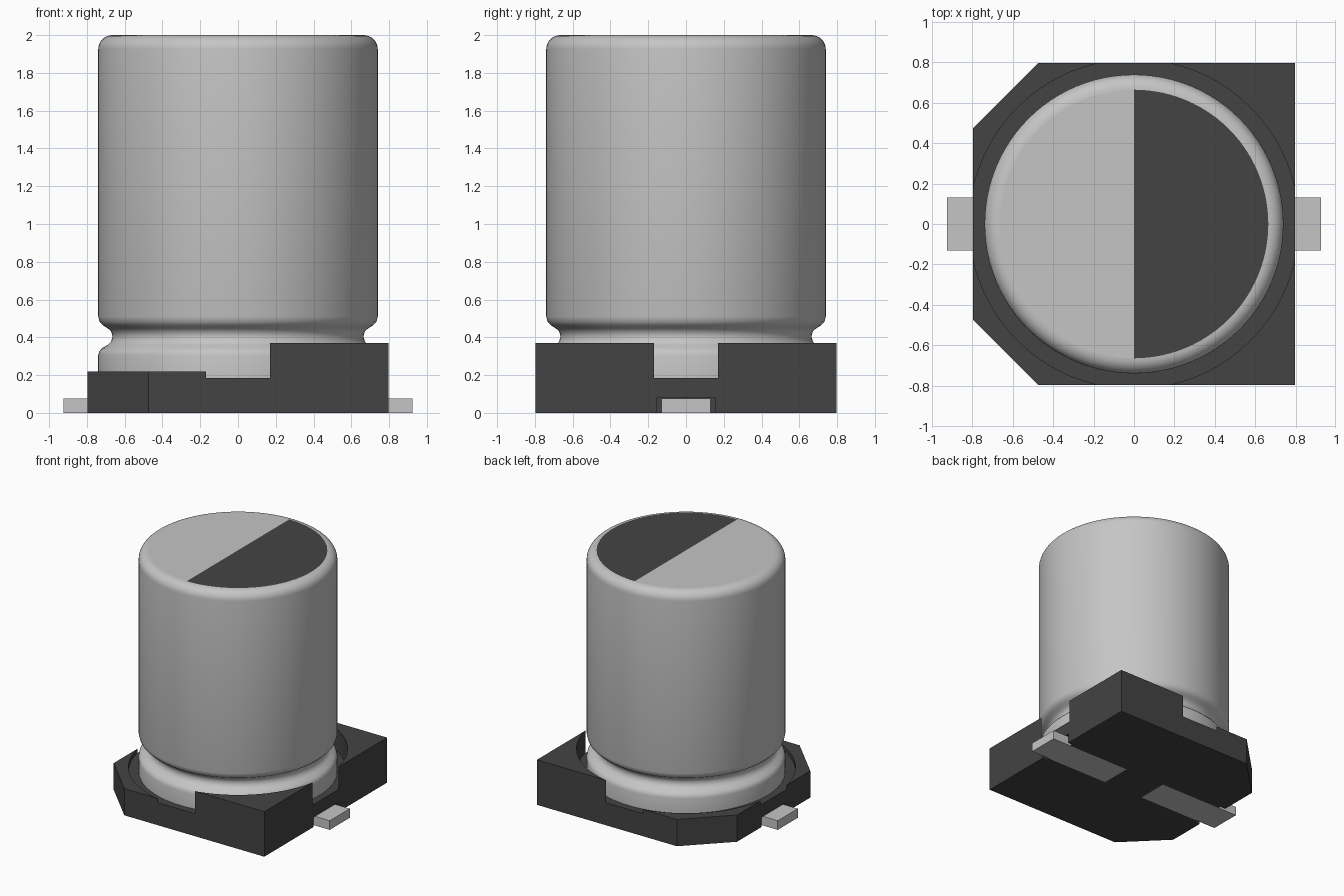
import bpy, bmesh, math

if "Cube" in bpy.data.objects:
    bpy.data.objects.remove(bpy.data.objects["Cube"], do_unlink=True)


def material(name, grey, roughness):
    m = bpy.data.materials.new(name)
    m.use_nodes = True
    colour = (grey, grey, grey, 1)
    m.diffuse_color = colour
    bsdf = m.node_tree.nodes["Principled BSDF"]
    bsdf.inputs["Base Color"].default_value = colour
    bsdf.inputs["Roughness"].default_value = roughness
    return m


metal = material("light grey metal", 0.56, 0.5)
plastic = material("dark grey plastic", 0.057, 0.6)


def add_object(name, bm, *materials):
    bmesh.ops.recalc_face_normals(bm, faces=bm.faces)
    mesh = bpy.data.meshes.new(name)
    bm.to_mesh(mesh)
    bm.free()
    ob = bpy.data.objects.new(name, mesh)
    bpy.context.collection.objects.link(ob)
    for m in materials:
        mesh.materials.append(m)
    return ob


def prism(name, outline, z0, z1, *materials):
    bm = bmesh.new()
    face = bm.faces.new([bm.verts.new((x, y, z0)) for x, y in outline])
    top = bmesh.ops.extrude_face_region(bm, geom=[face])["geom"]
    bmesh.ops.translate(bm, vec=(0, 0, z1 - z0),
                        verts=[v for v in top if isinstance(v, bmesh.types.BMVert)])
    return add_object(name, bm, *materials)


def box(name, x0, x1, y0, y1, z0, z1, *materials):
    return prism(name, [(x0, y0), (x1, y0), (x1, y1), (x0, y1)], z0, z1, *materials)


def circle(radius, count):
    return [(radius * math.cos(2 * math.pi * i / count),
             radius * math.sin(2 * math.pi * i / count)) for i in range(count)]


# Base: square block with two cut corners, a round well, a lower half and lead notches
H, C = 0.797, 0.475
FLOOR, LOW, HIGH = 0.185, 0.22, 0.37
base = prism("base", [(H, -H), (H, H), (-C, H), (-H, C), (-H, -C), (-C, -H)],
             0, HIGH, plastic)
cutters = [
    prism("well_cutter", circle(0.815, 128), FLOOR, 0.6),
    box("step_cutter", -1, 0, -1, 1, LOW, 0.6),
    box("left_notch_cutter", H - 0.05, 1, -0.155, 0.155, -0.1, 0.08),
    box("right_notch_cutter", -1, -H + 0.05, -0.155, 0.155, -0.1, 0.08),
]
for cutter in cutters:
    cutter.hide_render = True
    mod = base.modifiers.new(cutter.name, 'BOOLEAN')
    mod.operation = 'DIFFERENCE'
    mod.solver = 'EXACT'
    mod.object = cutter
bpy.context.view_layer.update()
cut_mesh = bpy.data.meshes.new_from_object(
    base.evaluated_get(bpy.context.evaluated_depsgraph_get()))
base.modifiers.clear()
base.data = cut_mesh
for cutter in cutters:
    bpy.data.objects.remove(cutter, do_unlink=True)

# Can: lathed profile with a crimp groove and a rounded top rim
R, RIM, SEGS = 0.74, 0.075, 96
profile = [(R, FLOOR), (R, 0.305), (0.735, 0.325), (0.72, 0.343), (0.69, 0.36),
           (0.672, 0.378), (0.664, 0.405), (0.672, 0.432), (0.69, 0.448),
           (0.715, 0.463), (0.733, 0.482), (R, 0.51)]
for i in range(9):
    a = math.pi / 2 * i / 8
    profile.append((R - RIM + RIM * math.cos(a), 2 - RIM + RIM * math.sin(a)))

bm = bmesh.new()
rings = [[bm.verts.new((x, y, z)) for x, y in circle(r, SEGS)] for r, z in profile]
for low, up in zip(rings, rings[1:]):
    for i in range(SEGS):
        j = (i + 1) % SEGS
        bm.faces.new((low[i], low[j], up[j], up[i])).smooth = True
bm.faces.new(rings[0])

# Top disc: plain half on the right, dark polarity half on the left
top, q = rings[-1], SEGS // 4
bm.faces.new(top[q:3 * q + 1])
bm.faces.new(top[3 * q:] + top[:q + 1]).material_index = 1
add_object("can", bm, metal, plastic)

# Flat leads under the base
for side, s in (("left", 1), ("right", -1)):
    x0, x1 = sorted((0.185 * s, 0.925 * s))
    box(side + "_lead", x0, x1, -0.13, 0.13, -0.0, 0.075, metal)

# Leads sit flush in the underside, so cut matching channels in the base
leads = [bpy.data.objects[n] for n in ("left_lead", "right_lead")]
for lead in leads:
    mod = base.modifiers.new(lead.name, 'BOOLEAN')
    mod.operation = 'DIFFERENCE'
    mod.solver = 'EXACT'
    mod.object = lead
